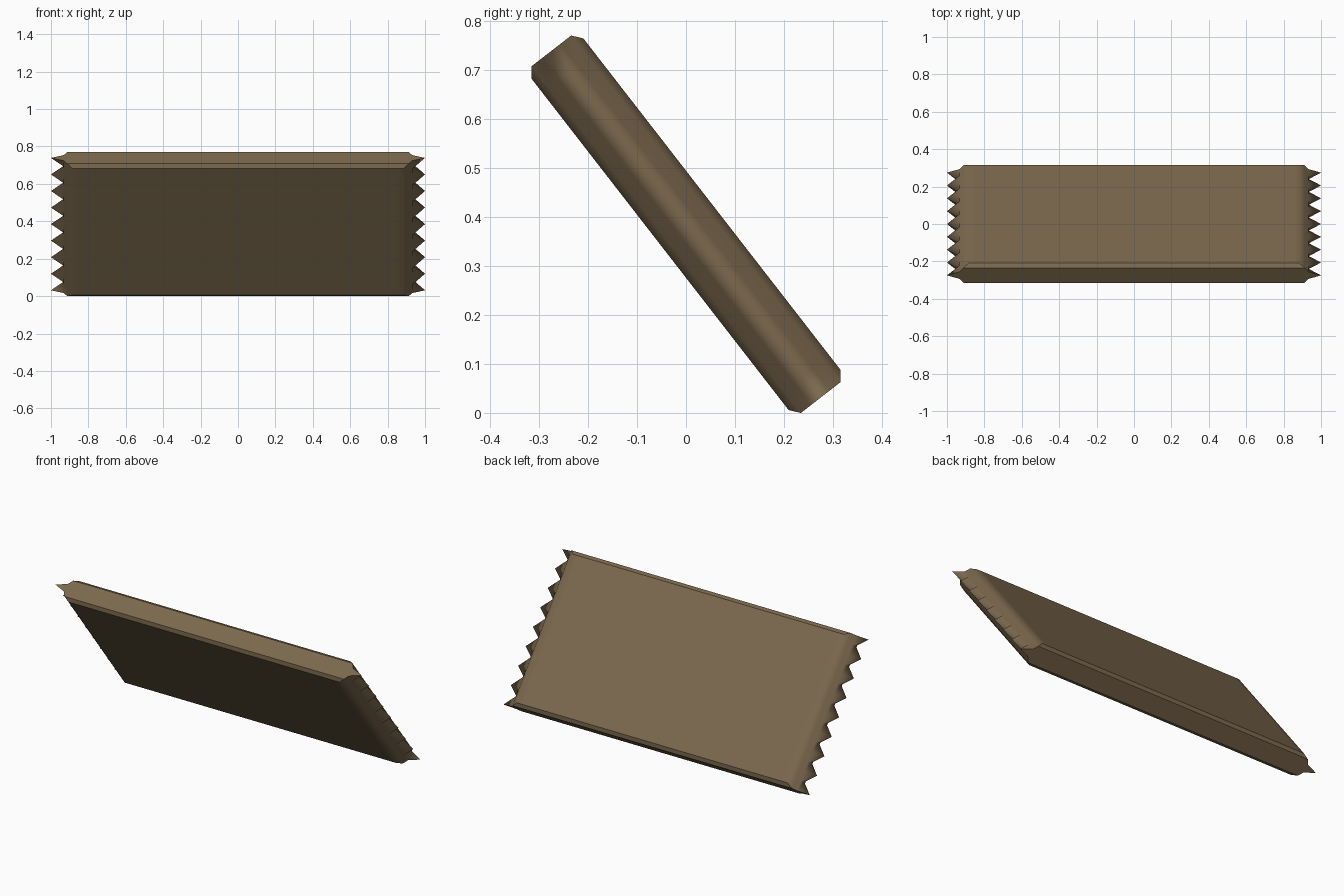
import bpy, bmesh, math
from mathutils import Vector

cube = bpy.data.objects.get("Cube")
if cube:
    bpy.data.objects.remove(cube)

# Weathered wood colour
wood = bpy.data.materials.new("brown_wood")
wood.use_nodes = True
colour = (0.20, 0.14, 0.076, 1)
wood.diffuse_color = colour
wood.node_tree.nodes["Principled BSDF"].inputs["Base Color"].default_value = colour

# Leaning directions: down the board's width, and out of its upper face
across = Vector((0, 0.613, -0.790))
out = Vector((0, 0.790, 0.613))
centre = Vector((0, 0, 0.385))
HALF_WIDTH, CHAMFER, TEETH = 0.448, 0.02, 9


def section(tip):
    """Closed lengthwise outline as (x, thickness) pairs."""
    upper = [(0.85, 0.067), (0.885, 0.067), (0.912, 0.051), (0.932, 0.024)]
    right = upper + [(tip, 0)] + [(x, -t) for x, t in reversed(upper)]
    return right + [(-x, t) for x, t in reversed(right)]


# Sweep the outline across the width, alternating splinter tips and notches
bm = bmesh.new()
rings = []
steps = 2 * (TEETH - 1)
for i in range(steps + 1):
    s = 2 * i / steps - 1
    ring = []
    for x, t in section(0.935 if i % 2 else 1.0):
        half = HALF_WIDTH - (CHAMFER if abs(t) > 0.06 else 0)
        ring.append(bm.verts.new(centre + Vector((x, 0, 0)) + across * s * half + out * t))
    rings.append(ring)

n = len(rings[0])
for a, b in zip(rings, rings[1:]):
    for k in range(n):
        m = (k + 1) % n
        bm.faces.new((a[k], a[m], b[m], b[k])).smooth = True

# Flat long edges, each with a chamfer above and below
caps = []
for r in (rings[0], rings[-1]):
    caps.append(bm.faces.new(r[2:7] + r[11:16]))
    caps.append(bm.faces.new(r[:3] + r[15:]))
    caps.append(bm.faces.new(r[6:12]))
for face in caps:
    for edge in face.edges:
        edge.smooth = False

bmesh.ops.recalc_face_normals(bm, faces=bm.faces)
mesh = bpy.data.meshes.new("splintered_plank")
bm.to_mesh(mesh)
bm.free()
mesh.materials.append(wood)
plank = bpy.data.objects.new("splintered_plank", mesh)
bpy.context.collection.objects.link(plank)
